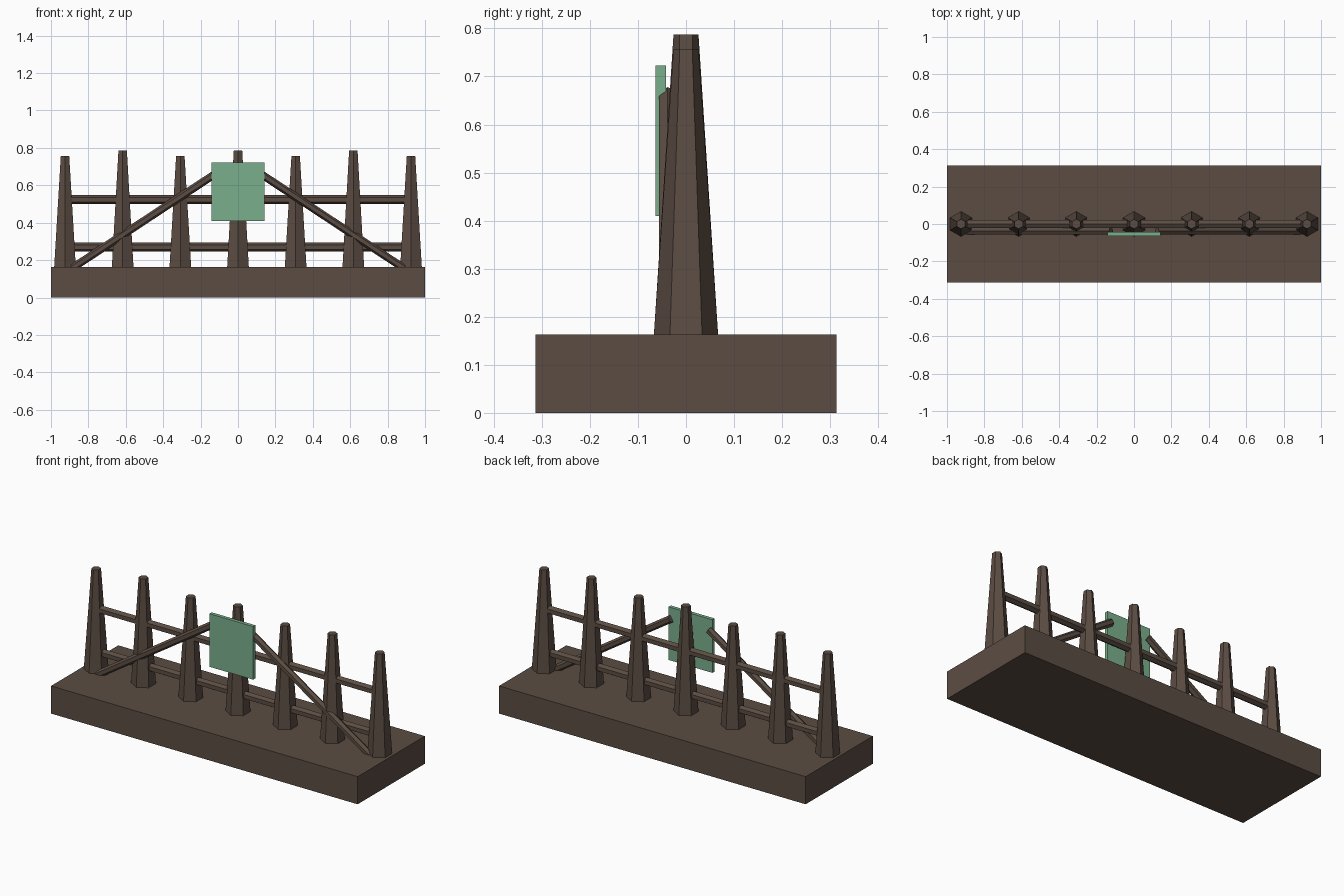
import bpy, bmesh, math
from mathutils import Vector, Matrix

if "Cube" in bpy.data.objects:
    bpy.data.objects.remove(bpy.data.objects["Cube"])


def material(name, rgb):
    m = bpy.data.materials.new(name)
    m.diffuse_color = (*rgb, 1.0)
    m.use_nodes = True
    m.node_tree.nodes["Principled BSDF"].inputs["Base Color"].default_value = m.diffuse_color
    return m


wood = material("dark_brown_wood", (0.105, 0.073, 0.056))
green = material("sage_green", (0.196, 0.425, 0.262))


def finish(name, bm, mat):
    me = bpy.data.meshes.new(name)
    bm.to_mesh(me)
    bm.free()
    me.materials.append(mat)
    ob = bpy.data.objects.new(name, me)
    bpy.context.collection.objects.link(ob)


def box(name, lo, hi, mat):
    lo, hi = Vector(lo), Vector(hi)
    bm = bmesh.new()
    bmesh.ops.create_cube(bm, size=1)
    bmesh.ops.scale(bm, vec=hi - lo, verts=bm.verts)
    bmesh.ops.translate(bm, vec=(lo + hi) / 2, verts=bm.verts)
    finish(name, bm, mat)


def hex_bar(name, a, b, r1, r2, mat):
    # Six-sided bar from a to b; one corner points up (or to -y if upright)
    a, b = Vector(a), Vector(b)
    d = (b - a).normalized()
    ref = Vector((0, -1, 0)) if abs(d.z) > 0.9 else Vector((0, 0, 1))
    x = (ref - d * ref.dot(d)).normalized()
    y = d.cross(x)
    bm = bmesh.new()
    rings = []
    for p, r in ((a, r1), (b, r2)):
        rings.append([bm.verts.new(p + r * (math.cos(k * math.pi / 3) * x
                                            + math.sin(k * math.pi / 3) * y))
                      for k in range(6)])
    for k in range(6):
        n = (k + 1) % 6
        bm.faces.new((rings[0][k], rings[0][n], rings[1][n], rings[1][k]))
    bm.faces.new(rings[0][::-1])
    bm.faces.new(rings[1])
    bmesh.ops.recalc_face_normals(bm, faces=bm.faces)
    finish(name, bm, mat)


# Base slab
box("base", (-1, -0.313, 0), (1, 0.313, 0.163), wood)

# Seven tapered posts, alternating short and tall
for i in range(7):
    x = (i - 3) * 0.3083
    top = 0.787 if i % 2 else 0.757
    hex_bar(f"post_{i + 1}", (x, 0, 0.16), (x, 0, top), 0.067, 0.026, wood)

# Two horizontal rails
for name, z in (("lower_rail", 0.27), ("upper_rail", 0.523)):
    hex_bar(name, (-0.925, 0, z), (0.925, 0, z), 0.024, 0.024, wood)

# Mirrored diagonal braces on the front
for name, s in (("left_brace", -1), ("right_brace", 1)):
    hex_bar(name, (s * 0.89, -0.038, 0.155), (s * 0.123, -0.038, 0.66),
            0.021, 0.021, wood)

# Green sign panel
box("sign_panel", (-0.143, -0.063, 0.41), (0.143, -0.042, 0.723), green)
